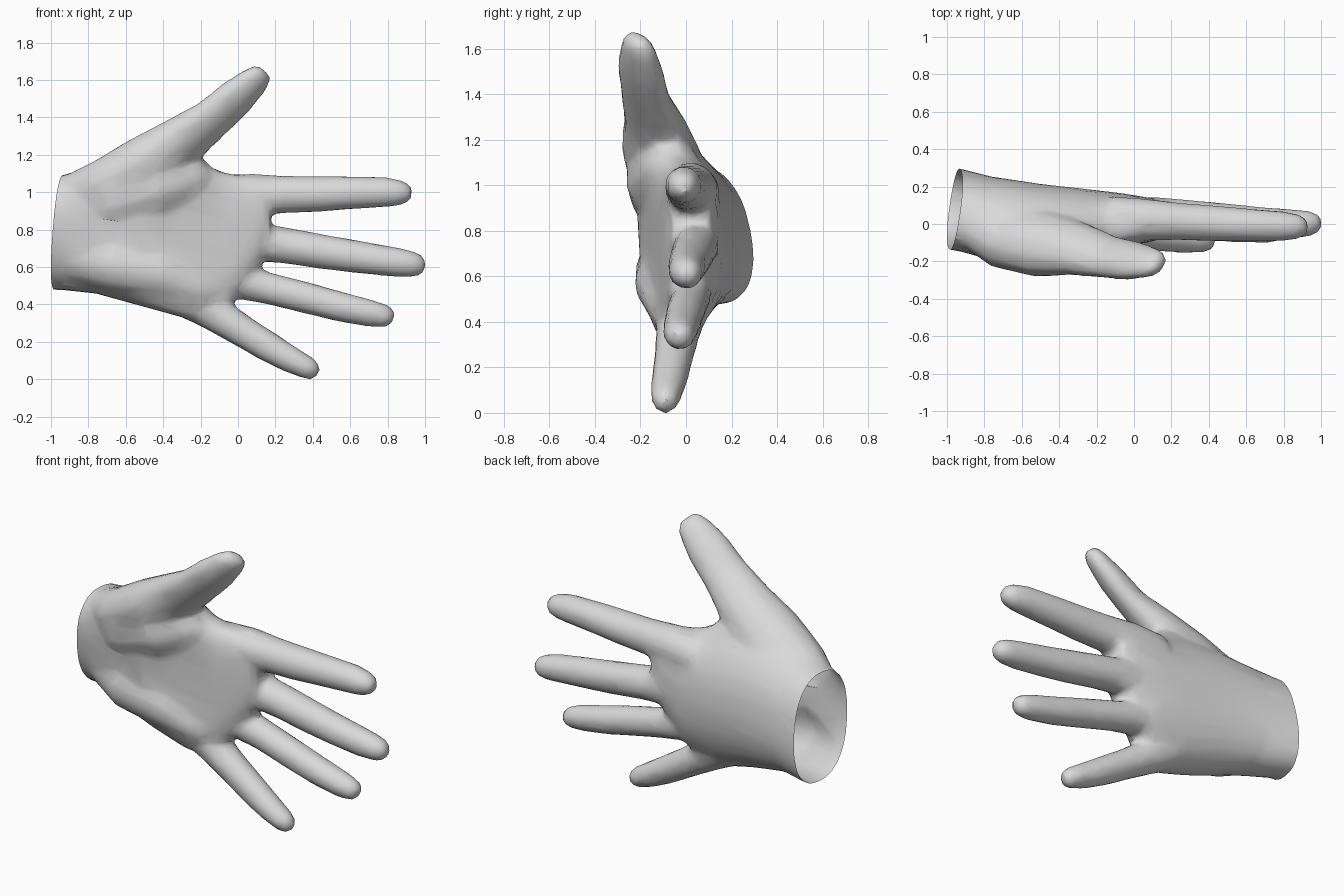
import bpy, bmesh, math
from mathutils import Vector

cube = bpy.data.objects.get("Cube")
if cube:
    bpy.data.objects.remove(cube, do_unlink=True)

bm = bmesh.new()


def loft(rings):
    """Bridge equal-length rings of points into a closed solid."""
    loops = [[bm.verts.new(p) for p in ring] for ring in rings]
    n = len(loops[0])
    faces = []
    for a, b in zip(loops, loops[1:]):
        for i in range(n):
            j = (i + 1) % n
            faces.append(bm.faces.new((a[i], a[j], b[j], b[i])))
    faces += [bm.faces.new(loops[0]), bm.faces.new(loops[-1])]
    bmesh.ops.recalc_face_normals(bm, faces=faces)


def digit(points, flat=0.0, sides=12):
    """Tapering limb along (x, y, z, radius) points, with a domed tip.
    flat thins it diagonally, growing from its base."""
    pts = [(Vector(p[:3]), p[3]) for p in points]
    tip, r = pts[-1]
    end = (tip - pts[-2][0]).normalized()
    pts += [(tip + end * r * 0.6, r * 0.82), (tip + end * r * 0.98, r * 0.45)]
    rings = []
    for i, (p, r) in enumerate(pts):
        t = (pts[min(i + 1, len(pts) - 1)][0] - pts[max(i - 1, 0)][0]).normalized()
        u = Vector((0, 1, 0))
        u = (u - t * u.dot(t)).normalized()
        v = t.cross(u)
        thin, wide = (u + v).normalized(), (u - v).normalized()
        k = flat * min(1.0, i / 4)
        rings.append([p + r * ((1 - k) * math.cos(a) * thin + (1 + 0.75 * k) * math.sin(a) * wide)
                      for a in (math.tau * j / sides for j in range(sides))])
    loft(rings)


def section(x, yc, zc, hy, hz, shear, bow, sides=28, power=0.85):
    """Rounded slice across the palm; shear leans it, bow arches both edges forward."""
    ring = []
    for k in range(sides):
        c, s = math.cos(math.tau * k / sides), math.sin(math.tau * k / sides)
        dy = hy * math.copysign(abs(c) ** power, c)
        dz = hz * math.copysign(abs(s) ** power, s)
        ring.append(Vector((x, yc + dy + shear * dz - bow * (dz / hz) ** 2, zc + dz)))
    return ring


# Palm and wrist
loft([section(*s) for s in [
    (-1.20, 0.10, 0.78, 0.215, 0.305, -0.16, 0.0),
    (-0.95, 0.09, 0.785, 0.212, 0.305, -0.16, 0.0),
    (-0.75, 0.04, 0.80, 0.218, 0.34, -0.11, 0.03),
    (-0.50, 0.01, 0.79, 0.213, 0.40, -0.06, 0.055),
    (-0.25, 0.022, 0.75, 0.174, 0.43, -0.01, 0.08),
    (-0.05, 0.03, 0.74, 0.142, 0.365, 0.0, 0.05),
    (0.10, 0.03, 0.82, 0.118, 0.262, 0.0, 0.02),
    (0.18, 0.025, 0.88, 0.09, 0.177, 0.0, 0.0)]])

# Fleshy pads at the base of the thumb and on the outer edge
digit([(-0.92, 0.05, 0.90, 0.13), (-0.65, -0.07, 0.96, 0.17),
       (-0.42, -0.09, 1.03, 0.17), (-0.27, -0.06, 1.07, 0.14)])
digit([(-0.92, 0.04, 0.66, 0.12), (-0.65, -0.06, 0.62, 0.16),
       (-0.40, -0.07, 0.57, 0.15), (-0.20, -0.055, 0.48, 0.115)])

# Thumb
digit([(-0.92, 0.03, 0.97, 0.11), (-0.70, -0.065, 1.02, 0.165),
       (-0.47, -0.10, 1.14, 0.18), (-0.28, -0.13, 1.285, 0.14),
       (-0.13, -0.17, 1.395, 0.113), (0.0, -0.19, 1.51, 0.105),
       (0.097, -0.20, 1.597, 0.083)], flat=0.24)
# Index finger
digit([(-0.12, 0.04, 0.97, 0.12), (0.08, 0.03, 0.99, 0.115), (0.25, 0.022, 0.99, 0.103),
       (0.42, 0.012, 0.993, 0.099), (0.62, 0.003, 1.0, 0.09), (0.80, -0.004, 1.003, 0.083),
       (0.868, -0.006, 1.0, 0.073)])
# Middle finger
digit([(-0.12, 0.04, 0.77, 0.11), (0.12, 0.05, 0.735, 0.105), (0.25, 0.045, 0.72, 0.099),
       (0.46, 0.03, 0.685, 0.095), (0.66, 0.015, 0.655, 0.089), (0.86, 0.007, 0.628, 0.081),
       (0.942, 0.01, 0.616, 0.072)])
# Ring finger
digit([(-0.20, 0.03, 0.58, 0.10), (0.06, 0.025, 0.515, 0.094), (0.18, 0.02, 0.487, 0.087),
       (0.38, 0.002, 0.437, 0.086), (0.55, -0.01, 0.392, 0.083), (0.72, -0.02, 0.355, 0.075),
       (0.782, -0.02, 0.343, 0.067)])
# Little finger
digit([(-0.26, -0.01, 0.44, 0.11), (-0.10, -0.03, 0.345, 0.098), (0.05, -0.045, 0.25, 0.087),
       (0.17, -0.06, 0.177, 0.084), (0.29, -0.074, 0.109, 0.075), (0.384, -0.083, 0.062, 0.064)])

mesh = bpy.data.meshes.new("hand")
bm.to_mesh(mesh)
bm.free()
hand = bpy.data.objects.new("hand", mesh)
bpy.context.collection.objects.link(hand)

# Fuse all parts into one skin, soften the joins and lower the face count
remesh = hand.modifiers.new("fuse", "REMESH")
remesh.mode = "VOXEL"
remesh.voxel_size = 0.018
soften = hand.modifiers.new("soften", "SMOOTH")
soften.factor = 0.5
soften.iterations = 12
reduce = hand.modifiers.new("reduce", "DECIMATE")
reduce.ratio = 0.09
depsgraph = bpy.context.evaluated_depsgraph_get()
skin = bpy.data.meshes.new_from_object(hand.evaluated_get(depsgraph))
hand.modifiers.clear()
hand.data = skin
bpy.data.meshes.remove(mesh)
skin.name = "hand"

# Cut the wrist open on a slight slant, leaving a hollow shell
bm = bmesh.new()
bm.from_mesh(skin)
bmesh.ops.bisect_plane(bm, geom=bm.verts[:] + bm.edges[:] + bm.faces[:],
                       plane_co=(-1.0, -0.12, 0.6), plane_no=(1, -0.16, -0.10),
                       clear_inner=True)
# Centre the hand and stand it on the ground
lo = Vector([min(v.co[i] for v in bm.verts) for i in range(3)])
hi = Vector([max(v.co[i] for v in bm.verts) for i in range(3)])
mid = (lo + hi) / 2
mid.z = lo.z
for v in bm.verts:
    v.co -= mid
bm.to_mesh(skin)
bm.free()

# Single plain grey
grey = bpy.data.materials.new("plain grey")
grey.use_nodes = True
colour = (0.7, 0.7, 0.7, 1.0)
grey.diffuse_color = colour
grey.node_tree.nodes["Principled BSDF"].inputs["Base Color"].default_value = colour
skin.materials.clear()
skin.materials.append(grey)

bpy.ops.object.select_all(action="DESELECT")
hand.select_set(True)
bpy.context.view_layer.objects.active = hand
bpy.ops.object.shade_smooth_by_angle(angle=math.radians(35))
